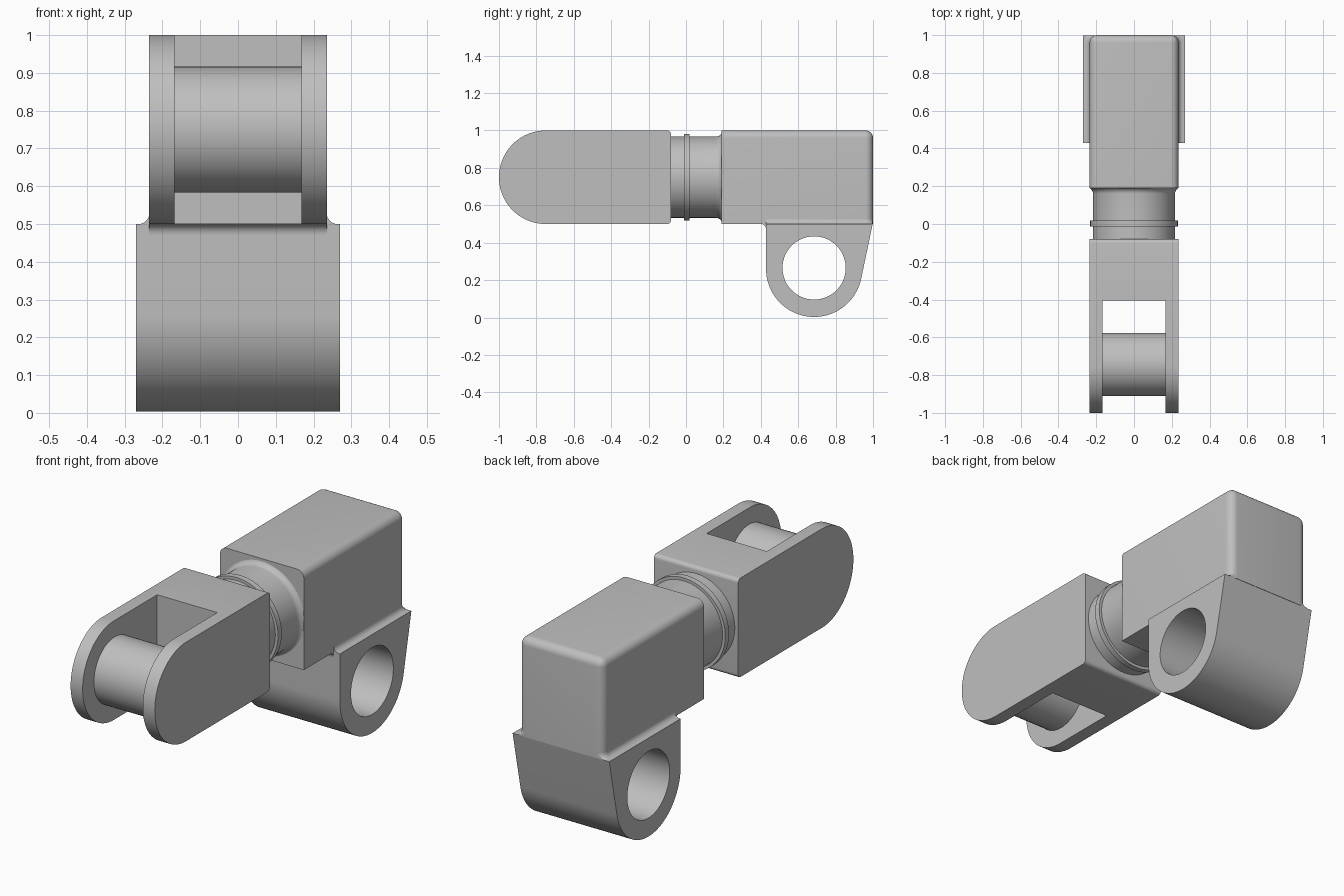
import bpy
import bmesh
from math import sin, cos, pi, radians, atan2, acos, hypot

cube = bpy.data.objects.get("Cube")
if cube:
    bpy.data.objects.remove(cube, do_unlink=True)

grey = bpy.data.materials.new("plain grey")
grey.use_nodes = True
colour = (0.52, 0.52, 0.52, 1)
grey.diffuse_color = colour
grey.node_tree.nodes["Principled BSDF"].inputs["Base Color"].default_value = colour

W = 0.235      # half width of clevis and block
LUG_W = 0.27   # half width of the lug
FIL = 0.028    # fillet radius


def finish(bm, name):
    bmesh.ops.recalc_face_normals(bm, faces=bm.faces)
    me = bpy.data.meshes.new(name)
    bm.to_mesh(me)
    bm.free()
    me.materials.append(grey)
    ob = bpy.data.objects.new(name, me)
    bpy.context.collection.objects.link(ob)
    return ob


def smooth(ob):
    bpy.ops.object.select_all(action='DESELECT')
    ob.select_set(True)
    bpy.context.view_layer.objects.active = ob
    bpy.ops.object.shade_smooth_by_angle(angle=radians(30))


def arc(cy, cz, r, a0, a1, n=24):
    steps = [radians(a0 + (a1 - a0) * i / n) for i in range(n + 1)]
    return [(cy + r * cos(a), cz + r * sin(a)) for a in steps]


def loft(rings, name, caps=True):
    """Bridge closed rings of equal length."""
    bm = bmesh.new()
    vs = [[bm.verts.new(p) for p in ring] for ring in rings]
    n = len(vs[0])
    for a, b in zip(vs, vs[1:]):
        for i in range(n):
            j = (i + 1) % n
            bm.faces.new((a[i], a[j], b[j], b[i]))
    if caps:
        bm.faces.new(vs[0])
        bm.faces.new(vs[-1])
    return finish(bm, name)


def prism(profile, half, name):
    """Extrude a (y, z) profile across x."""
    return loft([[(x, y, z) for y, z in profile] for x in (-half, half)], name)


def cut(ob, cutter):
    mod = ob.modifiers.new("cut", 'BOOLEAN')
    mod.operation = 'DIFFERENCE'
    mod.solver = 'EXACT'
    mod.object = cutter
    bpy.context.view_layer.objects.active = ob
    bpy.ops.object.modifier_apply(modifier=mod.name)
    bpy.data.objects.remove(cutter, do_unlink=True)


# Clevis fork: round nose, softened rear edges, slot between the cheeks
fork = (arc(-0.75, 0.75, 0.25, 90, 270, 48)
        + arc(-0.10, 0.52, 0.02, -90, 0, 6)
        + arc(-0.10, 0.98, 0.02, 0, 90, 6))
clevis = prism(fork, W, "clevis_fork")
slot = [(-1.2, 0.4), (-0.405, 0.4), (-0.405, 1.1), (-1.2, 1.1)]
cut(clevis, prism(slot, 0.168, "slot_cutter"))
smooth(clevis)

# Pin between the cheeks
smooth(prism(arc(-0.743, 0.75, 0.167, 0, 352.5, 47), 0.172, "clevis_pin"))

# Neck with its collar and a flare into the block, trimmed to block width
neck = [(-0.09, 0.217), (-0.012, 0.217), (-0.012, 0.232),
        (0.018, 0.232), (0.018, 0.217)]
neck += arc(0.16, 0.25, 0.033, -90, 0, 8) + [(0.2, 0.25)]
rings = []
for y, r in neck:
    ring = [(r * cos(2 * pi * i / 64), r * sin(2 * pi * i / 64)) for i in range(64)]
    rings.append([(max(-W, min(W, x)), y, 0.75 + z) for x, z in ring])
smooth(loft(rings, "neck"))

# Main block: rounded top and rear edges, sharp front face
bm = bmesh.new()
bmesh.ops.create_cube(bm, size=1)
for v in bm.verts:
    v.co = (v.co.x * 2 * W, 0.595 + v.co.y * 0.81, 0.75 + v.co.z * 0.5)


def rounded(e):
    a, b = (v.co for v in e.verts)
    top = min(a.z, b.z) > 0.9
    rear = min(a.y, b.y) > 0.9
    upright = abs(a.z - b.z) > 0.1
    return (top and max(a.y, b.y) > 0.9) or (rear and upright)


bmesh.ops.bevel(bm, geom=[e for e in bm.edges if rounded(e)], offset=0.04,
                segments=8, profile=0.5, affect='EDGES')
smooth(finish(bm, "main_block"))

# Lug: round bottom, tangent sloping back, bored through
cy, cz, r = 0.685, 0.26, 0.257
dy, dz = 0.998 - cy, 0.5 - cz
tangent = math_angle = (atan2(dz, dy) - acos(r / hypot(dy, dz))) * 180 / pi
lug = prism([(cy - r, 0.5)] + arc(cy, cz, r, 180, 360 + tangent, 48)
            + [(0.998, 0.5)], LUG_W, "lug")
cut(lug, prism(arc(cy, 0.265, 0.169, 0, 354, 59), 0.4, "bore_cutter"))
smooth(lug)

# Fillet from the lug top up to the block walls, wrapping the rear corners
rings = []
for k in range(9):
    t = k / 8 * pi / 2
    d, z = FIL * (1 - sin(t)), 0.5 + FIL * (1 - cos(t))
    half = [(W + d, cy - r)] + arc(W - 0.04, 0.96, 0.04 + d, 0, 90, 10)
    half = [(x, min(y, 0.998)) for x, y in half]
    rings.append([(x, y, z) for x, y in half]
                 + [(-x, y, z) for x, y in reversed(half)])
smooth(loft(rings, "lug_side_fillet"))

# Fillet between the block underside and the lug front
front = cy - r
under = arc(front - FIL, 0.5 - FIL, FIL, 90, 0, 8) + [(front + 0.01, 0.5 - FIL),
                                                    (front + 0.01, 0.5)]
smooth(prism(under, W, "lug_front_fillet"))
